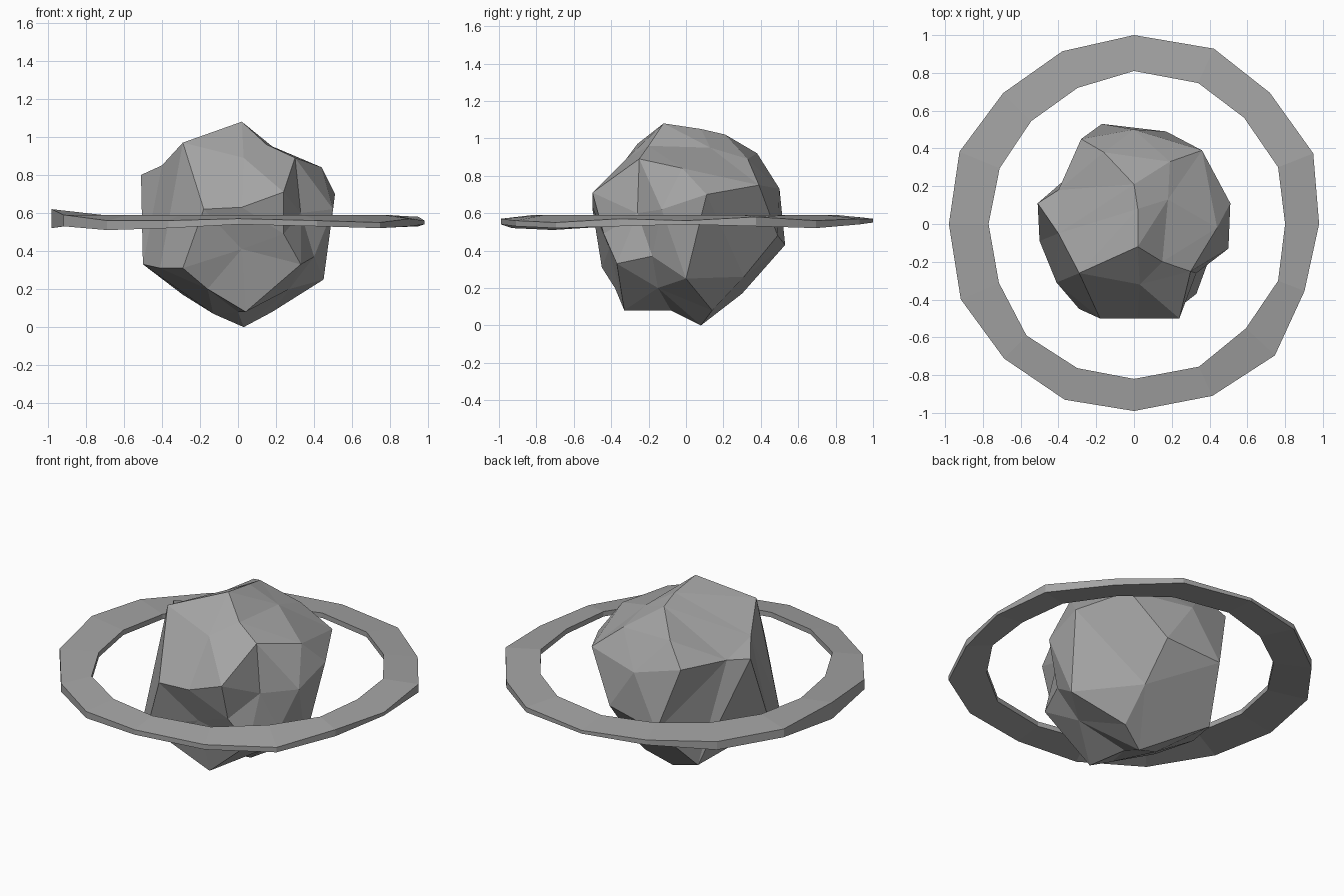
import bpy
import bmesh
import math
from mathutils import Vector

default_cube = bpy.data.objects.get("Cube")
if default_cube:
    bpy.data.objects.remove(default_cube, do_unlink=True)


def make_material(name, colour):
    material = bpy.data.materials.new(name)
    material.use_nodes = True
    material.diffuse_color = colour
    shader = next(n for n in material.node_tree.nodes if n.type == "BSDF_PRINCIPLED")
    shader.inputs["Base Color"].default_value = colour
    return material


def finish_object(bm, name, material):
    """Turn a bmesh into a flat shaded object with outward normals."""
    bmesh.ops.recalc_face_normals(bm, faces=bm.faces[:])
    for face in bm.faces:
        face.smooth = False
    mesh = bpy.data.meshes.new(name)
    bm.to_mesh(mesh)
    bm.free()
    mesh.materials.append(material)
    obj = bpy.data.objects.new(name, mesh)
    bpy.context.collection.objects.link(obj)
    return obj


stone = make_material("stone grey", (0.37, 0.37, 0.37, 1.0))

# Craggy corners of the planet in hundredths, from the crown down to the base
corners = [
    (2, -12, 108), (2, 8, 105), (0, 21, 102), (-29, -26, 97), (-16, 38, 92),
    (15, -20, 96), (18, 13, 95), (19, 33, 89), (30, -25, 89), (3, -32, 89),
    (44, -2, 84), (-40, -5, 85), (-40, 18, 79), (-28, 45, 80), (-51, 11, 80),
    (36, 39, 75), (0, 50, 73), (51, 11, 70), (24, -50, 71), (50, -13, 62),
    (2, -50, 63), (-18, -50, 62), (33, -26, 60), (24, -44, 49), (17, 49, 48),
    (-17, 53, 43), (2, -41, 41), (40, -18, 37), (33, -37, 33), (-50, -9, 33),
    (-29, -45, 31), (-41, -31, 31), (45, 0, 25), (18, 31, 26), (27, -15, 20),
    (-16, -38, 20), (-29, 30, 17), (4, -33, 8), (0, -8, 8), (18, 14, 8),
    (-13, 3, 7), (3, 8, 0),
]

# Planet: wrap a skin round the evened-out corners, then restore their depth
core = Vector((0, 0, 0.55))
bm = bmesh.new()
targets = {}
for corner in corners:
    target = Vector(corner) / 100
    arm = target - core
    vert = bm.verts.new(arm.normalized() * arm.length ** 0.15)
    targets[vert] = target
bmesh.ops.convex_hull(bm, input=bm.verts[:])
for vert in bm.verts[:]:
    if vert.link_faces:
        vert.co = targets[vert]
    else:
        bm.verts.remove(vert)
finish_object(bm, "planet", stone)

# Ring: sixteen uneven sections, counted anticlockwise from +x, in hundredths
outer_radius = [98, 102, 100, 102, 100, 99, 98, 100, 98, 100, 99, 100, 99, 100, 102, 97]
inner_radius = [80, 82, 81, 82, 81, 78, 77, 77, 77, 78, 82, 82, 82, 83, 81, 82]
outer_top = [56, 58, 56, 57, 57, 58, 57, 59, 62, 59, 56, 56, 57, 56, 55, 57]
outer_base = [54, 53, 52, 54, 55, 55, 52, 54, 52, 53, 51, 52, 54, 53, 52, 53]
twist = [0, -1, -1, -2, 0, 0, 0, 0, 0, 1, 1, 1, 0, 2, 2, 1]  # degrees
INNER_TOP, INNER_BASE = 59, 56

bm = bmesh.new()
sections = []
count = len(outer_radius)
for i in range(count):
    angle = math.tau * i / count + math.radians(twist[i])
    loop = [
        (outer_radius[i], outer_top[i]),
        (inner_radius[i], INNER_TOP),
        (inner_radius[i], INNER_BASE),
        (outer_radius[i], outer_base[i]),
    ]
    sections.append([
        bm.verts.new(Vector((r * math.cos(angle), r * math.sin(angle), z)) / 100)
        for r, z in loop
    ])
for i, here in enumerate(sections):
    following = sections[(i + 1) % count]
    for j in range(len(here)):
        k = (j + 1) % len(here)
        bm.faces.new((here[j], here[k], following[k], following[j]))
finish_object(bm, "ring", stone)
